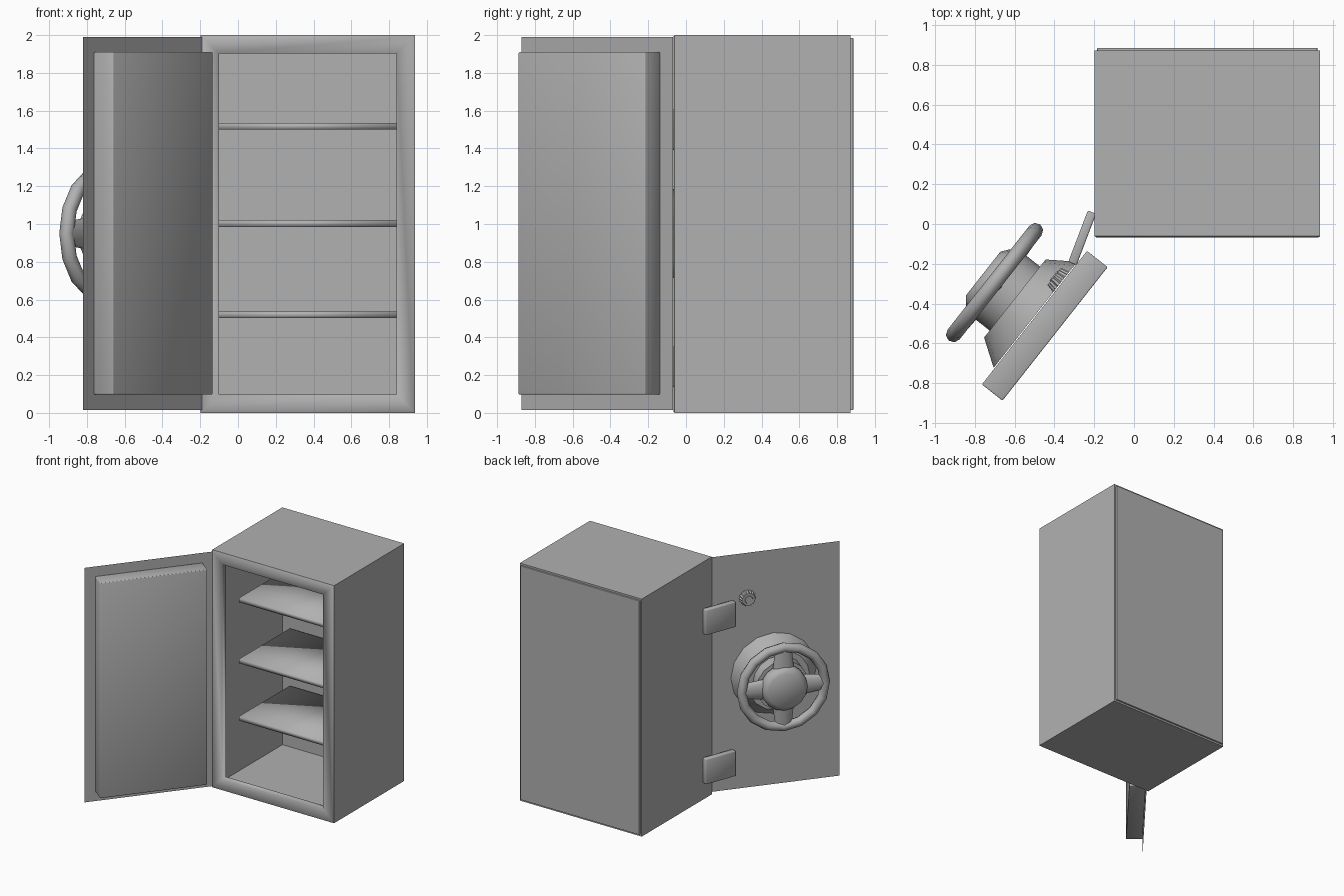
import bpy, bmesh, math
from mathutils import Matrix, Vector

if "Cube" in bpy.data.objects:
    bpy.data.objects.remove(bpy.data.objects["Cube"])

# Door frame of reference: local x runs from hinge to free edge, -y points outward, z up
DOOR = Matrix.Translation((-0.19, -0.07, 0)) @ Matrix.Rotation(math.atan2(-0.786, -0.619), 4, 'Z')

STEEL = bpy.data.materials.new("dark_steel")
STEEL.diffuse_color = (0.44, 0.44, 0.44, 1)
STEEL.use_nodes = True
STEEL.node_tree.nodes["Principled BSDF"].inputs["Base Color"].default_value = STEEL.diffuse_color


def finish(name, bm, mat=Matrix(), smooth=None):
    bmesh.ops.recalc_face_normals(bm, faces=bm.faces[:])
    me = bpy.data.meshes.new(name)
    bm.to_mesh(me)
    bm.free()
    me.materials.append(STEEL)
    ob = bpy.data.objects.new(name, me)
    bpy.context.collection.objects.link(ob)
    ob.matrix_world = mat
    if smooth:
        bpy.ops.object.select_all(action='DESELECT')
        ob.select_set(True)
        bpy.context.view_layer.objects.active = ob
        bpy.ops.object.shade_smooth_by_angle(angle=math.radians(smooth))
    return ob


def box_bm(lo, hi):
    bm = bmesh.new()
    bmesh.ops.create_cube(bm, size=1)
    for v in bm.verts:
        v.co = Vector([lo[i] + (v.co[i] + 0.5) * (hi[i] - lo[i]) for i in range(3)])
    return bm


def box(name, lo, hi, mat=Matrix(), bevel=0.0, smooth=None):
    bm = box_bm(lo, hi)
    if bevel:
        bmesh.ops.bevel(bm, geom=bm.edges[:], offset=bevel, segments=2,
                        profile=0.5, affect='EDGES')
    return finish(name, bm, mat, smooth)


def lathe(name, u, z, profile, sides):
    """Turn (radius, distance from door) points about an axis square to the door."""
    bm = bmesh.new()
    verts = [bm.verts.new((r, 0, n)) for r, n in profile]
    edges = [bm.edges.new(p) for p in zip(verts, verts[1:])]
    bmesh.ops.spin(bm, geom=verts + edges, cent=(0, 0, 0), axis=(0, 0, 1),
                   angle=math.tau, steps=sides, use_duplicate=False)
    bmesh.ops.remove_doubles(bm, verts=bm.verts[:], dist=1e-4)
    return finish(name, bm, on_door(u, z), 50)


def on_door(u, z):
    return DOOR @ Matrix.Translation((u, 0, z)) @ Matrix.Rotation(math.pi / 2, 4, 'X')


# Cabinet: thin-walled shell, open at the front
bm = box_bm((-0.198, -0.06, 0), (0.937, 0.872, 2))
front = min(bm.faces, key=lambda f: f.calc_center_median().y)
bmesh.ops.inset_region(bm, faces=[front], thickness=0.006, use_even_offset=True)
ext = bmesh.ops.extrude_discrete_faces(bm, faces=[front])['faces'][0]
bmesh.ops.translate(bm, verts=ext.verts[:], vec=(0, 0.926, 0))
finish("cabinet_shell", bm)
box("back_panel", (-0.185, 0.868, 0.015), (0.923, 0.886, 1.985), bevel=0.004)

# Front frame: nested rectangles with a lip turned into the cabinet
bm = bmesh.new()
rings = []
for inset, y in ((0, -0.06), (0.008, -0.067), (0.097, -0.067), (0.097, -0.015)):
    x0, x1, z0, z1 = -0.198 + inset, 0.937 - inset, inset, 2 - inset
    rings.append([bm.verts.new(p) for p in
                  ((x0, y, z0), (x1, y, z0), (x1, y, z1), (x0, y, z1))])
for a, b in zip(rings, rings[1:]):
    for i in range(4):
        j = (i + 1) % 4
        bm.faces.new((a[i], a[j], b[j], b[i]))
finish("front_frame", bm, smooth=180)

# Shelves
for i, z in enumerate((0.52, 1.003, 1.517)):
    box(f"shelf_{i + 1}", (-0.102, 0.16, z - 0.018), (0.84, 0.835, z + 0.018), smooth=180)

# Door: thin outer sheet and thick inner panel
bm = bmesh.new()
bm.faces.new([bm.verts.new(p) for p in
              ((0, 0, 0.015), (1.018, 0, 0.015), (1.018, 0, 1.99), (0, 0, 1.99))])
finish("door_sheet", bm, DOOR)
box("door_inner_panel", (0.08, 0.004, 0.097), (0.935, 0.136, 1.91), DOOR, 0.006, 60)

# Lock boss, spindle and hub
CU, CZ = 0.493, 0.95
lathe("lock_boss", CU, CZ, [(0.34, 0.001), (0.25, 0.133), (0, 0.133)], 16)
lathe("wheel_spindle", CU, CZ, [(0.205, 0.12), (0.205, 0.235), (0, 0.235)], 16)
lathe("wheel_hub", CU, CZ, [(0.16, 0.22), (0.183, 0.25), (0.18, 0.305),
                            (0.14, 0.336), (0, 0.336)], 16)

# Hand wheel rim
rim = [(0.333 + 0.039 * math.cos(a), 0.263 + 0.039 * math.sin(a))
       for a in (math.tau * k / 8 for k in range(9))]
lathe("wheel_rim", CU, CZ, rim, 16)

# Four tapered spokes
for k in range(4):
    bm = bmesh.new()
    bmesh.ops.create_cone(bm, cap_ends=True, segments=8, radius1=0.085, radius2=0.065, depth=0.18)
    turn = (Matrix.Translation((0, 0, 0.26)) @ Matrix.Rotation(k * math.pi / 2, 4, 'Z')
            @ Matrix.Translation((0.24, 0, 0)) @ Matrix.Rotation(math.pi / 2, 4, 'Y')
            @ Matrix.Diagonal((0.5, 1, 1, 1)))
    finish(f"wheel_spoke_{k + 1}", bm, on_door(CU, CZ) @ turn, 60)

# Ribbed dial
bm = bmesh.new()
bmesh.ops.create_cone(bm, cap_ends=True, segments=32, radius1=0.066, radius2=0.055, depth=0.045)
for v in bm.verts:
    if round(math.atan2(v.co.y, v.co.x) / (math.tau / 32)) % 2:
        v.co.x *= 0.88
        v.co.y *= 0.88
    v.co.z += 0.0235
finish("dial", bm, on_door(0.283, 1.615))
lathe("dial_cap", 0.283, 1.615, [(0.036, 0.04), (0.03, 0.052), (0, 0.052)], 16)

# Hinges bridging cabinet side and door
ang = math.atan2(-0.25, -0.095)
for name, z in (("upper_hinge", 1.5), ("lower_hinge", 0.245)):
    m = Matrix.Translation((-0.213, 0.06, z)) @ Matrix.Rotation(ang, 4, 'Z')
    box(name, (0, -0.021, -0.107), (0.277, 0.024, 0.107), m, 0.008, 180)
